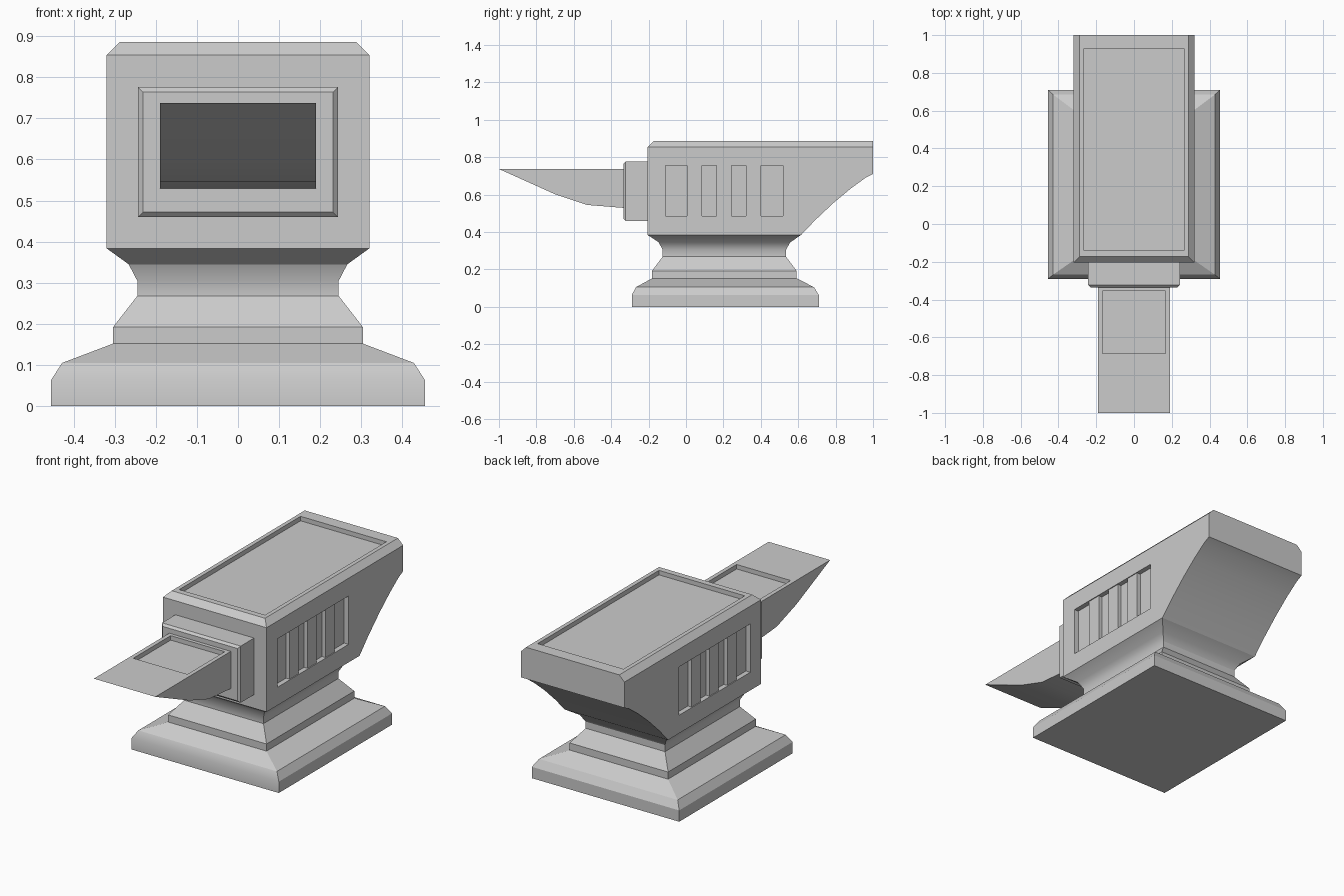
import bpy, bmesh, math

if "Cube" in bpy.data.objects:
    bpy.data.objects.remove(bpy.data.objects["Cube"])


def finish(name, bm):
    bmesh.ops.recalc_face_normals(bm, faces=bm.faces[:])
    me = bpy.data.meshes.new(name)
    bm.to_mesh(me)
    bm.free()
    ob = bpy.data.objects.new(name, me)
    bpy.context.collection.objects.link(ob)
    return ob


def activate(ob):
    bpy.ops.object.select_all(action='DESELECT')
    ob.select_set(True)
    bpy.context.view_layer.objects.active = ob


def box_bm(x0, x1, y0, y1, z0, z1):
    bm = bmesh.new()
    bmesh.ops.create_cube(bm, size=1)
    for v in bm.verts:
        v.co = ((x0 + x1) / 2 + v.co.x * (x1 - x0),
                (y0 + y1) / 2 + v.co.y * (y1 - y0),
                (z0 + z1) / 2 + v.co.z * (z1 - z0))
    return bm


def side_profile(points, half):
    """Extrude a (y, z) outline across x."""
    bm = bmesh.new()
    face = bm.faces.new([bm.verts.new((-half, y, z)) for y, z in points])
    new = bmesh.ops.extrude_face_region(bm, geom=[face])['geom']
    for v in new:
        if isinstance(v, bmesh.types.BMVert):
            v.co.x = half
    bmesh.ops.recalc_face_normals(bm, faces=bm.faces[:])
    return bm


def chamfer(bm, test, width):
    edges = [e for e in bm.edges if all(test(v.co) for v in e.verts)]
    bmesh.ops.bevel(bm, geom=edges, offset=width, offset_type='OFFSET',
                    segments=1, profile=0.5, affect='EDGES')


def cut(ob, *bounds):
    tool = finish("cutter", box_bm(*bounds))
    tool.hide_render = True
    mod = ob.modifiers.new("recess", 'BOOLEAN')
    mod.operation = 'DIFFERENCE'
    mod.solver = 'EXACT'
    mod.object = tool
    activate(ob)
    bpy.ops.object.modifier_apply(modifier=mod.name)
    bpy.data.objects.remove(tool)


def smooth(ob):
    activate(ob)
    bpy.ops.object.shade_smooth_by_angle(angle=math.radians(28))


# Stepped foot and waist: rectangular rings (half width, y front, y back, z)
rings = [(.455, -.29, .71, 0), (.455, -.29, .71, .063), (.428, -.268, .685, .105),
         (.304, -.182, .592, .152), (.304, -.182, .592, .192),
         (.245, -.125, .535, .268), (.245, -.125, .535, .305),
         (.266, -.146, .557, .345), (.32, -.205, .615, .384)]
bm = bmesh.new()
loops = [[bm.verts.new(p) for p in ((-w, a, z), (w, a, z), (w, b, z), (-w, b, z))]
         for w, a, b, z in rings]
for lo, hi in zip(loops, loops[1:]):
    for i in range(4):
        j = (i + 1) % 4
        bm.faces.new((lo[i], lo[j], hi[j], hi[i]))
bm.faces.new(loops[0])
bm.faces.new(loops[-1])
smooth(finish("base", bm))

# Main body with curved heel underside
TOP = .886
bm = side_profile([(-.205, .384), (.615, .384), (.69, .463), (.79, .557), (.88, .632),
                   (.96, .69), (1, .71), (1, TOP), (-.205, TOP)], .32)
# Chamfer the two long top edges and the front top edge, not the heel edge
edges = [e for e in bm.edges if all(v.co.z > TOP - .001 for v in e.verts)
         and not all(v.co.y > .99 for v in e.verts)]
bmesh.ops.bevel(bm, geom=edges, offset=.032, offset_type='OFFSET',
                segments=1, profile=0.5, affect='EDGES')
body = finish("body", bm)
cut(body, -.265, .265, -.14, .93, TOP - .025, TOP + .1)
for s in (-1, 1):
    xs = sorted((s * .293, s * .4))
    cut(body, *xs, -.11, .518, .485, .755)
smooth(body)

# Upright ribs in the side recesses
for s in (-1, 1):
    for i in range(3):
        y = .006 + i * .158
        xs = sorted((s * .285, s * .315))
        finish("side_rib", box_bm(*xs, y, y + .079, .484, .756))

# Collar between body and horn
bm = box_bm(-.243, .243, -.335, -.19, .46, .776)
chamfer(bm, lambda c: c.y < -.33, .012)
finish("collar", bm)

# Wedge-shaped horn with a shallow top recess
horn = finish("horn", side_profile(
    [(-.32, .737), (-1, .737), (-.70, .602), (-.53, .545), (-.32, .528)], .19))
cut(horn, -.167, .167, -.685, -.355, .712, .8)
smooth(horn)
